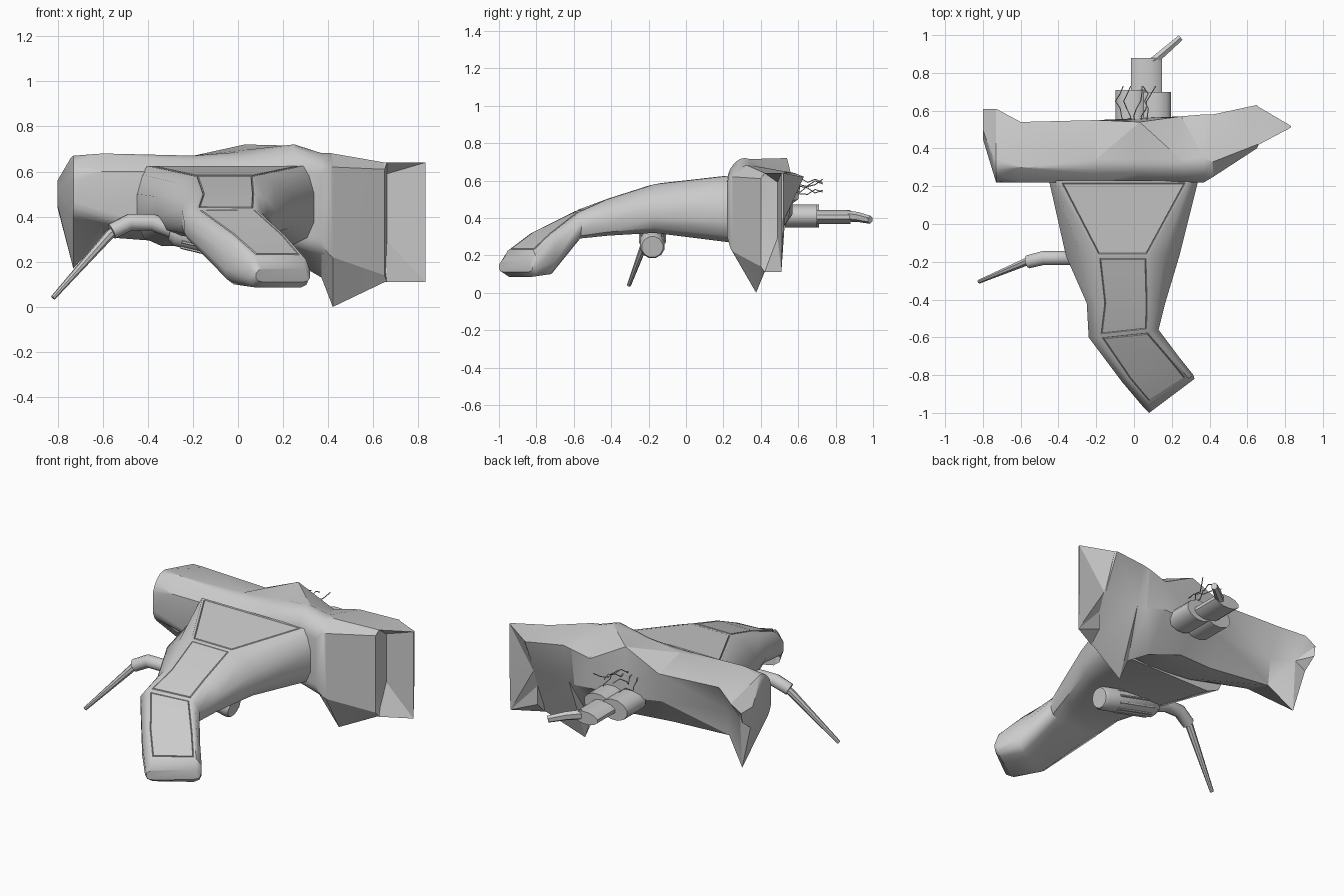
import bpy, bmesh, math, random
from mathutils import Vector

random.seed(4)
default_cube = bpy.data.objects.get("Cube")
if default_cube:
    bpy.data.objects.remove(default_cube)

grey = bpy.data.materials.new("dull_grey_metal")
grey.use_nodes = True
colour = (0.6, 0.6, 0.6, 1)
grey.diffuse_color = colour
grey.node_tree.nodes["Principled BSDF"].inputs["Base Color"].default_value = colour


def finish(bm, name, angle=30):
    """Turn a bmesh into a named object, smooth across edges below the angle."""
    bmesh.ops.recalc_face_normals(bm, faces=bm.faces)
    mesh = bpy.data.meshes.new(name)
    bm.to_mesh(mesh)
    bm.free()
    mesh.materials.append(grey)
    obj = bpy.data.objects.new(name, mesh)
    bpy.context.collection.objects.link(obj)
    bpy.ops.object.select_all(action="DESELECT")
    bpy.context.view_layer.objects.active = obj
    obj.select_set(True)
    bpy.ops.object.shade_smooth_by_angle(angle=math.radians(angle))
    return obj


def loft(bm, rings):
    """Skin a list of equal-length point rings; return the faces per segment."""
    loops = [[bm.verts.new(p) for p in ring] for ring in rings]
    count = len(loops[0])
    segments = []
    for a, b in zip(loops, loops[1:]):
        segments.append([bm.faces.new((a[i], a[(i + 1) % count],
                                       b[(i + 1) % count], b[i]))
                         for i in range(count)])
    bm.faces.new(loops[0])
    bm.faces.new(reversed(loops[-1]))
    return segments


def tube(name, path, radii, sides=12, flat=1.0):
    """Loft a round or flattened tube along a path with a radius per point."""
    path = [Vector(p) for p in path]
    rings = []
    for i, centre in enumerate(path):
        along = (path[min(i + 1, len(path) - 1)] - path[max(i - 1, 0)]).normalized()
        side = along.cross(Vector((0, 0, 1))).normalized()
        up = side.cross(along)
        ring = []
        for k in range(sides):
            t = math.tau * (k + 0.5) / sides
            ring.append(centre + radii[i] * (side * math.cos(t) + up * flat * math.sin(t)))
        rings.append(ring)
    bm = bmesh.new()
    loft(bm, rings)
    return finish(bm, name, 40)


# Torn body: sections along x, each going front low, front high, top,
# back rim, middle of the back, bottom edge, as (y, z)
sections = {
    -0.80: [(.45, .45), (.45, .52), (.5, .56), (.61, .56), (.6, .5), (.52, .44)],
    -0.73: [(.22, .42), (.22, .6), (.3, .68), (.61, .6), (.52, .48), (.5, .17)],
    -0.60: [(.22, .38), (.22, .6), (.3, .68), (.54, .64), (.46, .47), (.44, .31)],
    -0.20: [(.22, .28), (.22, .6), (.3, .68), (.55, .62), (.52, .44), (.42, .28)],
    0.03: [(.22, .28), (.22, .6), (.3, .69), (.54, .72), (.56, .42), (.44, .27)],
    0.25: [(.22, .28), (.22, .65), (.3, .735), (.57, .6), (.57, .42), (.42, .2)],
    0.37: [(.22, .26), (.22, .63), (.31, .69), (.58, .63), (.55, .4), (.39, .13)],
    0.42: [(.25, .22), (.25, .62), (.33, .68), (.58, .64), (.53, .4), (.375, 0)],
    0.65: [(.4, .14), (.4, .61), (.42, .64), (.63, .62), (.53, .4), (.42, .11)],
    0.66: [(.49, .18), (.49, .59), (.42, .64), (.62, .62), (.53, .4), (.42, .11)],
    0.83: [(.51, .16), (.51, .6), (.51, .64), (.52, .64), (.52, .4), (.51, .11)],
}
bm = bmesh.new()
loft(bm, [[(x, y, z) for y, z in ring] for x, ring in sections.items()])
# Rounded shoulder and belly of the intact front shell
shell = [e for e in bm.edges
         if all(v.co.y < .32 for v in e.verts)
         and abs(e.verts[0].co.y - e.verts[1].co.y) < .02
         and abs(e.verts[0].co.x - e.verts[1].co.x) > .06]
bmesh.ops.bevel(bm, geom=shell, offset=.045, segments=3, profile=.5, affect="EDGES")
bmesh.ops.triangulate(bm, faces=[f for f in bm.faces
                                 if f.calc_center_median().y > 0.4])
finish(bm, "torn_body", 24)

# Bent arm: left edge, right edge, top height, bottom height, top width share
stations = [
    ((-.45, .23), (.34, .23), .625, .27, .88),
    ((-.36, -.17), (.24, -.17), .58, .32, .45),
    ((-.25, -.42), (.165, -.42), .5, .305, .6),
    ((-.24, -.6), (.13, -.56), .435, .29, .72),
    ((-.06, -.84), (.235, -.7), .32, .1, .8),
    ((.05, -.97), (.315, -.8), .225, .085, .8),
    ((.08, -1.0), (.32, -.82), .17, .11, .8),
]


def arm_ring(left, right, top, bottom, share):
    half = [(share, 1), (share * .5 + .5, .78), (1, .3), (1, -.4), (.92, -.8), (.72, -1)]
    outline = half + [(-u, v) for u, v in reversed(half)]
    a, b = Vector(left), Vector(right)
    ring = []
    for u, v in outline:
        p = a.lerp(b, (u + 1) / 2)
        ring.append((p.x, p.y, bottom + (top - bottom) * (v + 1) / 2))
    return ring


bm = bmesh.new()
segments = loft(bm, [arm_ring(*s) for s in stations])
bmesh.ops.recalc_face_normals(bm, faces=bm.faces)
# Fine grooves around the three panels on top
for group in (segments[0:1], segments[1:3], segments[3:5]):
    panel = [seg[-1] for seg in group]
    for width, depth in ((.012, 0), (.003, -.004), (.003, .006)):
        bmesh.ops.inset_region(bm, faces=panel, thickness=width, depth=depth,
                               use_even_offset=True)
finish(bm, "bent_arm", 42)

# Slung barrel under the arm, with ribs, neck and a thin prod
low, high = Vector((.1, -.18, .245)), Vector((-.3, -.18, .34))
axis = high - low
tube("under_barrel", [low, low + axis * .05, low + axis * .93, high],
     [.058, .068, .066, .045])
side = Vector((0, 1, 0))
up = axis.normalized().cross(side)
for k in range(10):
    t = math.tau * k / 10
    out = (side * math.cos(t) + up * math.sin(t)) * .066
    tube("barrel_rib", [low + axis * .25 + out, low + axis * .85 + out], [.007, .007], 6)
tube("barrel_neck", [high - axis * .1, (-.38, -.18, .375), (-.48, -.18, .375),
                     (-.56, -.2, .335)], [.038, .038, .038, .036])
tube("thin_prod", [(-.53, -.18, .355), (-.57, -.2, .32), (-.82, -.305, .04)],
     [.02, .022, .011], 8)

# Broken joint at the back: collars, flattened bar and bent tip
for name, x, end in (("left_collar", .11, .7), ("right_collar", -.01, .71)):
    tube(name, [(x, .53, .41), (x, end, .41)], [.09, .09], 12, .7)
tube("joint_bar", [(.065, .53, .405), (.065, .88, .405)], [.085, .085], 12, .45)
tube("bent_tip", [(.1, .86, .41), (.17, .92, .405), (.245, .985, .39)],
     [.025, .022, .018], 6, 1.2)

# Loose wires curling out of the tear
for k in range(5):
    path = [Vector((-.05 + .03 * k, .53, .57))]
    for step in range(5):
        path.append(path[-1] + Vector((random.uniform(-.03, .03), .04,
                                       random.uniform(-.03, .04))))
    tube("loose_wire", path, [.003] * len(path), 5)
